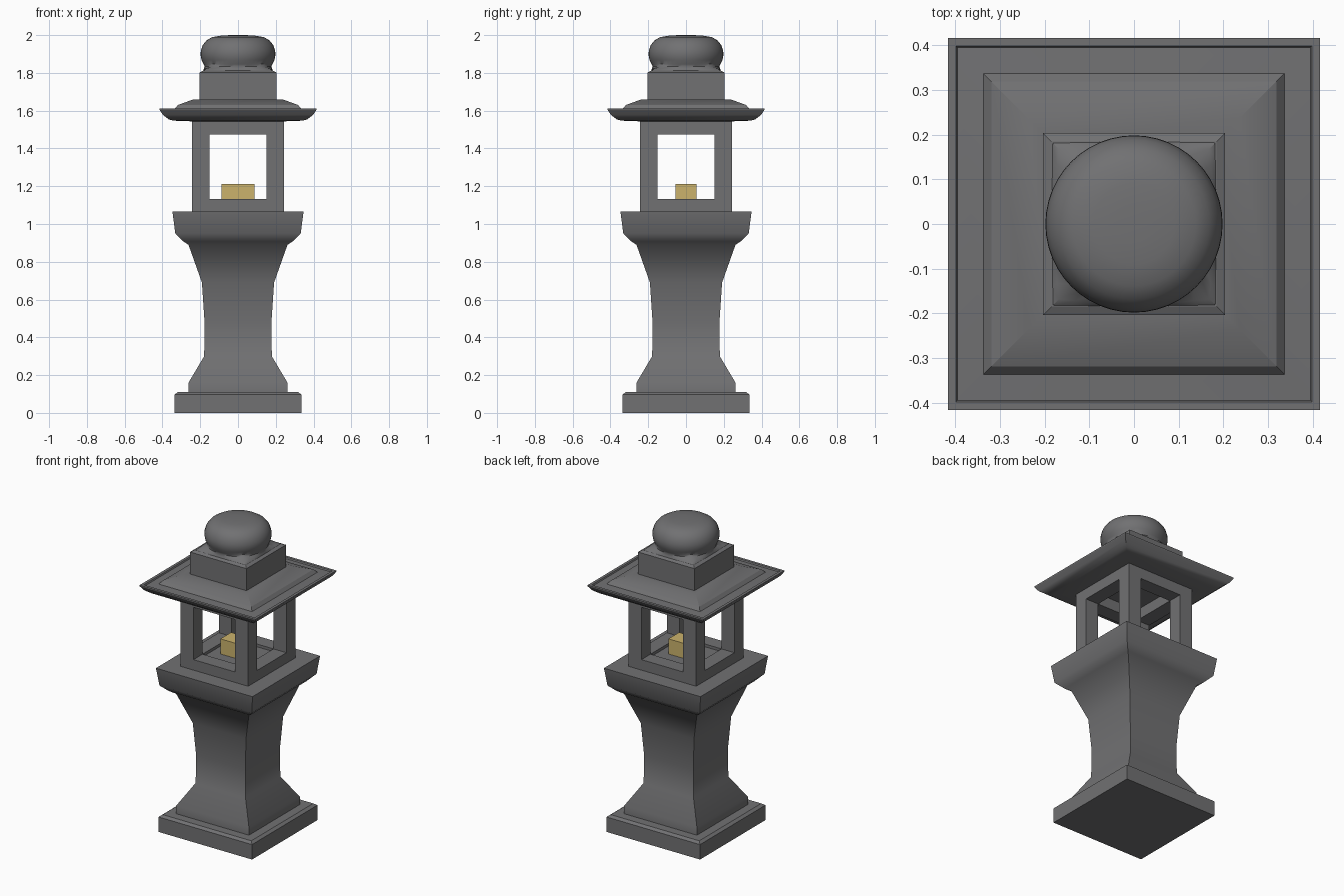
import bpy, bmesh, math

if "Cube" in bpy.data.objects:
    bpy.data.objects.remove(bpy.data.objects["Cube"])


def material(name, rgb):
    m = bpy.data.materials.new(name)
    m.diffuse_color = (*rgb, 1)
    m.use_nodes = True
    m.node_tree.nodes["Principled BSDF"].inputs["Base Color"].default_value = m.diffuse_color
    return m


STONE = material("dark grey stone", (0.165, 0.165, 0.17))
GOLD = material("pale gold", (0.60, 0.45, 0.15))


def finish(bm, name, mat, angle=None):
    bmesh.ops.recalc_face_normals(bm, faces=bm.faces)
    me = bpy.data.meshes.new(name)
    bm.to_mesh(me)
    bm.free()
    me.materials.append(mat)
    ob = bpy.data.objects.new(name, me)
    bpy.context.collection.objects.link(ob)
    if angle:
        bpy.ops.object.select_all(action='DESELECT')
        bpy.context.view_layer.objects.active = ob
        ob.select_set(True)
        bpy.ops.object.shade_smooth_by_angle(angle=math.radians(angle))
    return ob


def ring(half, z, n, roundness):
    """Ring of n points, blended from square (0) to circle (1)."""
    pts = []
    for i in range(n):
        a = math.pi / 4 + 2 * math.pi * i / n
        c, s = math.cos(a), math.sin(a)
        k = half * (roundness + (1 - roundness) / max(abs(c), abs(s)))
        pts.append((k * c, k * s, z))
    return pts


def loft(name, profile, mat=STONE, n=4, angle=None):
    """Stack rings of (half width, z[, roundness]) and cap both ends."""
    bm = bmesh.new()
    rings = []
    for half, z, *r in profile:
        rings.append([bm.verts.new(p) for p in ring(half, z, n, r[0] if r else 0)])
    for a, b in zip(rings, rings[1:]):
        for i in range(n):
            j = (i + 1) % n
            bm.faces.new((a[i], a[j], b[j], b[i]))
    bm.faces.new(rings[0][::-1])
    bm.faces.new(rings[-1])
    return finish(bm, name, mat, angle)


def boxes(name, spans, mat):
    """One object made of (x0, x1, y0, y1, z0, z1) boxes."""
    bm = bmesh.new()
    for x0, x1, y0, y1, z0, z1 in spans:
        vs = bmesh.ops.create_cube(bm, size=1)["verts"]
        for v in vs:
            v.co = (x1 if v.co.x > 0 else x0, y1 if v.co.y > 0 else y0,
                    z1 if v.co.z > 0 else z0)
    return finish(bm, name, mat)


# Plinth
loft("base_plinth", [(0.336, 0), (0.336, 0.097), (0.318, 0.11), (0.25, 0.11)])

# Flared column with the platform on top
loft("column", [(0.262, 0.10), (0.262, 0.16), (0.179, 0.30), (0.177, 0.48),
                (0.191, 0.69), (0.262, 0.89), (0.29, 0.908), (0.332, 0.95),
                (0.347, 1.065)], angle=42)

# Open lamp housing: corner posts, lower and upper rails, floor
o, i = 0.243, 0.15
parts = [(-i, i, -i, i, 1.06, 1.115)]
for s in (-1, 1):
    lo, hi = sorted((s * o, s * i))
    for t in (-1, 1):
        l2, h2 = sorted((t * o, t * i))
        parts.append((lo, hi, l2, h2, 1.06, 1.55))
    for z0, z1 in ((1.06, 1.133), (1.473, 1.55)):
        parts.append((-i, i, lo, hi, z0, z1))
        parts.append((lo, hi, -i, i, z0, z1))
boxes("lamp_housing", parts, STONE)

# Lamp block
boxes("lamp_block", [(-0.088, 0.088, -0.055, 0.055, 1.11, 1.213)], GOLD)

# Roof with raised rim and stepped top
loft("roof", [(0.23, 1.543), (0.34, 1.547), (0.365, 1.553), (0.398, 1.578),
              (0.416, 1.605), (0.416, 1.612), (0.398, 1.612), (0.394, 1.604),
              (0.336, 1.61), (0.318, 1.63), (0.236, 1.66), (0.19, 1.66)], angle=25)

# Square block above the roof
loft("roof_block", [(0.203, 1.65), (0.203, 1.803), (0.184, 1.812), (0.15, 1.812)])

# Finial: square foot blending into a flattened ball
loft("finial", [(0.184, 1.81, 0), (0.181, 1.822, 0.25), (0.177, 1.834, 0.8),
                (0.182, 1.846, 1), (0.193, 1.868, 1), (0.198, 1.893, 1),
                (0.197, 1.915, 1), (0.188, 1.945, 1), (0.168, 1.971, 1),
                (0.138, 1.989, 1), (0.09, 1.997, 1), (0.04, 2.0, 1)],
     n=48, angle=45)
